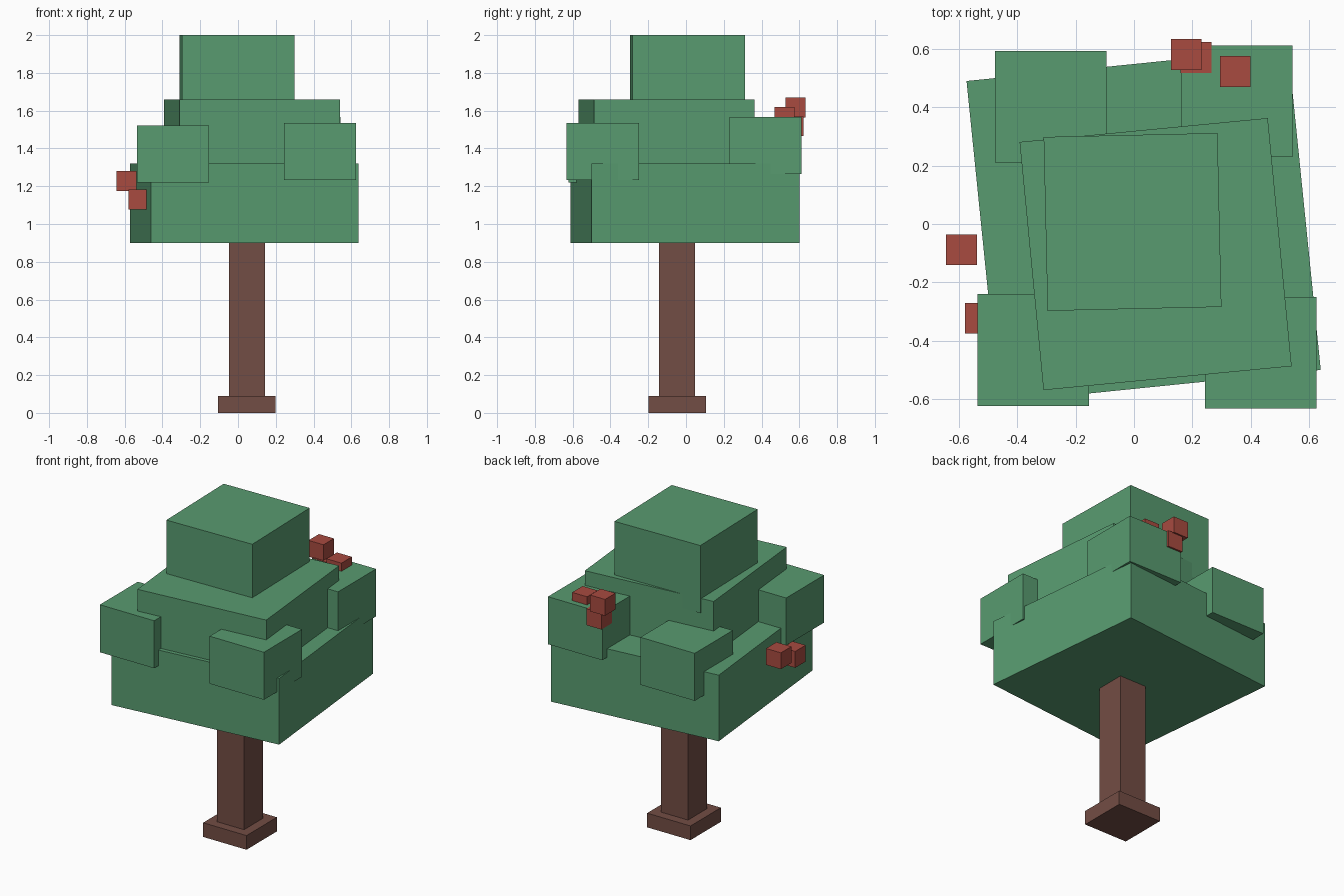
import bpy
import bmesh
from math import radians
from mathutils import Matrix, Vector

cube = bpy.data.objects.get("Cube")
if cube:
    bpy.data.objects.remove(cube, do_unlink=True)


def material(name, rgb):
    mat = bpy.data.materials.new(name)
    mat.use_nodes = True
    mat.diffuse_color = (*rgb, 1)
    bsdf = next(n for n in mat.node_tree.nodes if n.type == 'BSDF_PRINCIPLED')
    bsdf.inputs["Base Color"].default_value = (*rgb, 1)
    bsdf.inputs["Roughness"].default_value = 0.9
    return mat


leaf = material("leaf_green", (0.098, 0.328, 0.162))
bark = material("bark_brown", (0.171, 0.074, 0.058))
red = material("berry_red", (0.392, 0.07, 0.051))


def box(name, mat, x, y, width, bottom, top, turn=0):
    """Square block centred on x, y between two heights, turned about z."""
    bm = bmesh.new()
    bmesh.ops.create_cube(bm, size=1)
    bmesh.ops.scale(bm, vec=Vector((width, width, top - bottom)), verts=bm.verts)
    mesh = bpy.data.meshes.new(name)
    bm.to_mesh(mesh)
    bm.free()
    mesh.materials.append(mat)
    obj = bpy.data.objects.new(name, mesh)
    obj.matrix_world = (Matrix.Translation((x, y, (bottom + top) / 2))
                        @ Matrix.Rotation(radians(turn), 4, 'Z'))
    bpy.context.collection.objects.link(obj)
    return obj


# Trunk and its foot
box("trunk_foot", bark, 0.047, -0.047, 0.305, 0, 0.09)
box("trunk", bark, 0.047, -0.047, 0.19, 0.09, 0.92)

# Stacked, slightly turned canopy tiers
box("canopy_lower", leaf, 0.033, -0.005, 1.106, 0.9, 1.32, 5.8)
box("canopy_middle", leaf, 0.074, -0.103, 0.853, 1.3, 1.66, 5.5)
box("canopy_top", leaf, -0.005, 0.007, 0.595, 1.57, 2.0, 1.3)

# Leaf clumps on the four corners
clumps = {
    "front_right": (-0.345, -0.431, 1.22),
    "front_left": (0.434, -0.441, 1.232),
    "back_left": (0.352, 0.42, 1.265),
    "back_right": (-0.285, 0.401, 1.17),
}
for side, (x, y, z) in clumps.items():
    box("leaf_clump_" + side, leaf, x, y, 0.382, z, z + 0.302)

# Berries in two clusters
berries = [
    (-0.59, -0.088, 1.228), (-0.526, -0.323, 1.13),
    (0.179, 0.58, 1.617), (0.346, 0.522, 1.567), (0.212, 0.57, 1.517),
]
for i, (x, y, z) in enumerate(berries, 1):
    box(f"berry_{i}", red, x, y, 0.105, z - 0.052, z + 0.052)
